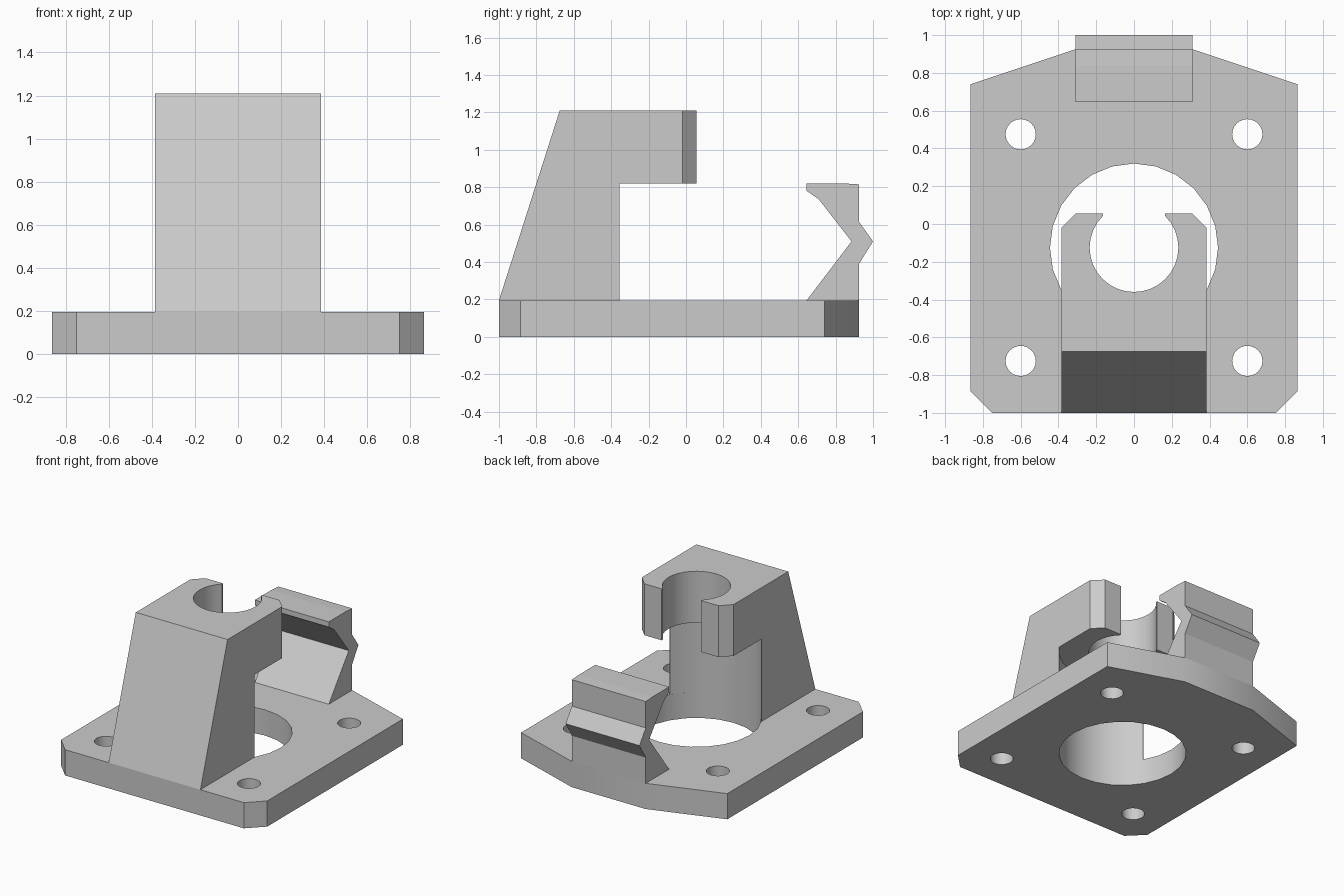
import bpy, bmesh
from math import sin, cos, asin, acos, radians, degrees
from mathutils import Vector

if "Cube" in bpy.data.objects:
    bpy.data.objects.remove(bpy.data.objects["Cube"])

grey = bpy.data.materials.new("plain grey")
grey.use_nodes = True
grey.diffuse_color = (0.6, 0.6, 0.6, 1)
grey.node_tree.nodes["Principled BSDF"].inputs["Base Color"].default_value = (0.6, 0.6, 0.6, 1)

PLATE_TOP = 0.195
BORE_Y = -0.125      # shared centre of the plate hole and the shaft bore
BIG_R, SMALL_R = 0.445, 0.235


def prism(name, points, low, high, axis="z", chamfer=None):
    """Extrude an outline along z (points are x, y) or along x (points are y, z)."""
    bm = bmesh.new()
    place = (lambda p: (p[0], p[1], low)) if axis == "z" else (lambda p: (low, p[0], p[1]))
    face = bm.faces.new([bm.verts.new(place(p)) for p in points])
    moved = bmesh.ops.extrude_face_region(bm, geom=[face])["geom"]
    step = Vector((0, 0, high - low)) if axis == "z" else Vector((high - low, 0, 0))
    bmesh.ops.translate(bm, vec=step, verts=[v for v in moved if isinstance(v, bmesh.types.BMVert)])
    if chamfer:
        y, size = chamfer
        edges = [e for e in bm.edges if all(abs(v.co.y - y) < 0.001 for v in e.verts)
                 and abs(e.verts[0].co.x - e.verts[1].co.x) < 0.001]
        bmesh.ops.bevel(bm, geom=edges, offset=size, segments=1, affect="EDGES")
    bmesh.ops.recalc_face_normals(bm, faces=bm.faces)
    mesh = bpy.data.meshes.new(name)
    bm.to_mesh(mesh)
    bm.free()
    obj = bpy.data.objects.new(name, mesh)
    mesh.materials.append(grey)
    bpy.context.collection.objects.link(obj)
    return obj


def arc(cx, cy, r, angles):
    """Points on a circle, with angles in degrees measured from -y towards +x."""
    return [(cx + r * sin(radians(a)), cy - r * cos(radians(a))) for a in angles]


def select(obj):
    bpy.ops.object.select_all(action="DESELECT")
    obj.select_set(True)
    bpy.context.view_layer.objects.active = obj


def cut(obj, cutter):
    select(obj)
    mod = obj.modifiers.new("cut", "BOOLEAN")
    mod.operation, mod.solver, mod.object = "DIFFERENCE", "EXACT", cutter
    bpy.ops.object.modifier_apply(modifier=mod.name)
    bpy.data.objects.remove(cutter)


# Base plate with clipped front corners and a tapered back
half = [(0.75, -1), (0.865, -0.885), (0.865, 0.74), (0.31, 0.925)]
outline = half + [(-x, y) for x, y in reversed(half)]
plate = prism("base_plate", outline, 0, PLATE_TOP)
full_turn = range(0, 360, 15)
cut(plate, prism("cutter", arc(0, BORE_Y, BIG_R, full_turn), -0.2, 0.5))
for x in (-0.6, 0.6):
    for y in (-0.725, 0.475):
        cut(plate, prism("cutter", arc(x, y, 0.08, full_turn), -0.2, 0.5))

# Tower with a sloped front and chamfered arm end
side = [(-1, PLATE_TOP), (0.055, PLATE_TOP), (0.055, 1.21), (-0.675, 1.21)]
tower = prism("shaft_tower", side, -0.385, 0.385, "x", chamfer=(0.055, 0.075))

# Clearance under the arm, continuing the plate hole upwards
wall_y = -0.355
end = degrees(acos((BORE_Y - wall_y) / BIG_R))
clearance = arc(0, BORE_Y, BIG_R, [-end, *range(-45, 46, 15), end])
clearance += [(0.6, wall_y), (0.6, 0.3), (-0.6, 0.3), (-0.6, wall_y)]
cut(tower, prism("cutter", clearance, 0, 0.82))

# Shaft bore, open at the back through a narrower slot
slot = 0.165
end = 180 - degrees(asin(slot / SMALL_R))
keyhole = arc(0, BORE_Y, SMALL_R, [-end + 2 * end * i / 24 for i in range(25)])
keyhole += [(slot, 0.3), (-slot, 0.3)]
cut(tower, prism("cutter", keyhole, 0.6, 1.5))

# Notched clip at the back
clip_side = [(0.645, PLATE_TOP), (0.885, 0.51), (0.71, 0.735), (0.645, 0.78), (0.645, 0.82),
             (0.84, 0.82), (0.925, 0.815), (0.925, 0.615), (1.0, 0.51), (0.925, 0.39),
             (0.925, PLATE_TOP)]
clip = prism("back_clip", clip_side, -0.31, 0.31, "x")

for obj in (plate, tower):
    select(obj)
    bpy.ops.object.shade_smooth_by_angle(angle=radians(25))
